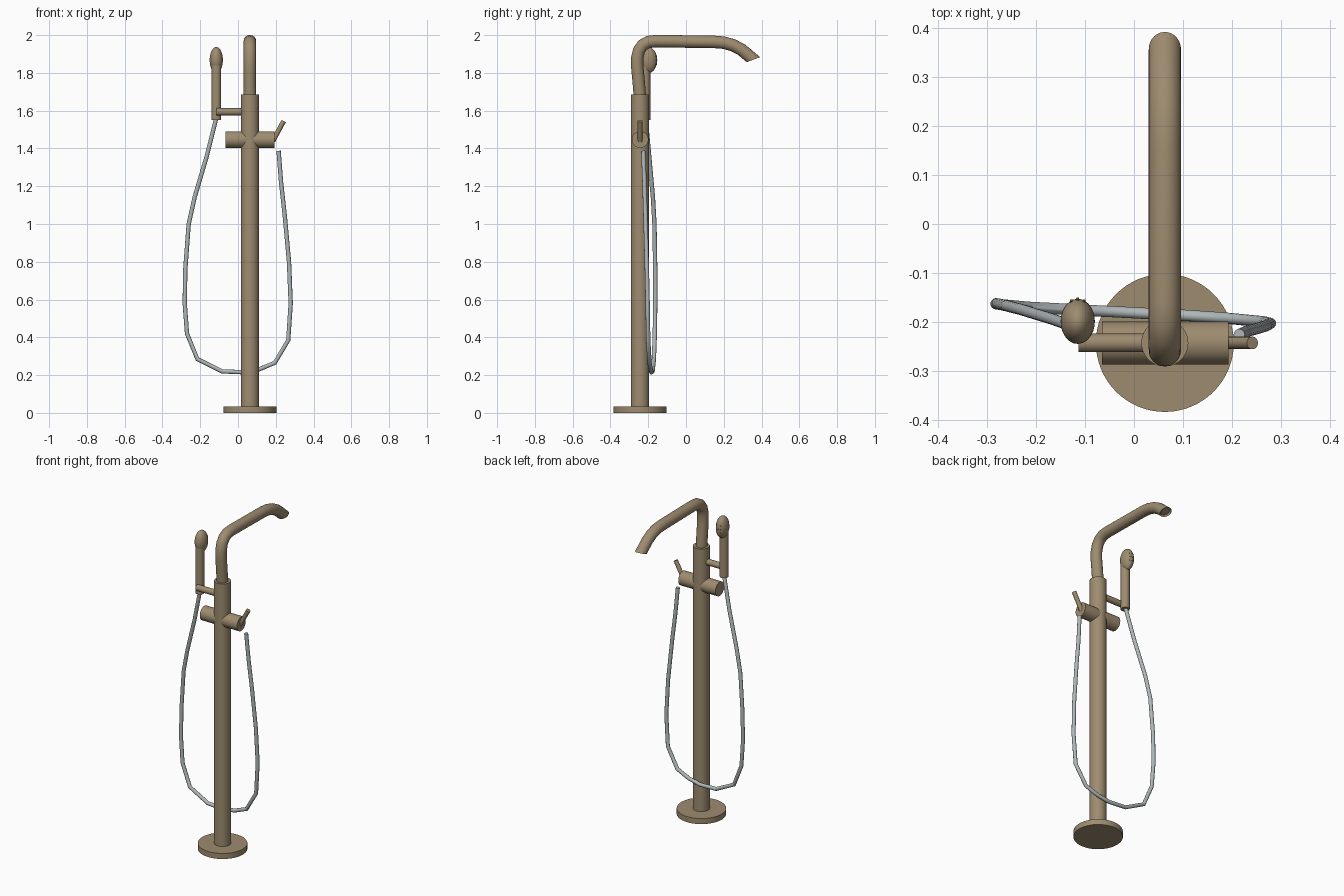
import bpy, bmesh, math
from mathutils import Vector, Matrix

cube = bpy.data.objects.get("Cube")
if cube:
    bpy.data.objects.remove(cube, do_unlink=True)


def material(name, rgb):
    m = bpy.data.materials.new(name)
    m.use_nodes = True
    m.diffuse_color = (*rgb, 1)
    m.node_tree.nodes["Principled BSDF"].inputs["Base Color"].default_value = (*rgb, 1)
    return m


BRONZE = material("brushed bronze", (0.34, 0.26, 0.16))
STEEL = material("hose grey", (0.44, 0.48, 0.49))
CX, CY = 0.063, -0.243      # axis of the column


def finish(bm, name, mat):
    bmesh.ops.recalc_face_normals(bm, faces=bm.faces[:])
    me = bpy.data.meshes.new(name)
    bm.to_mesh(me)
    bm.free()
    me.materials.append(mat)
    ob = bpy.data.objects.new(name, me)
    bpy.context.collection.objects.link(ob)
    bpy.ops.object.select_all(action="DESELECT")
    ob.select_set(True)
    bpy.context.view_layer.objects.active = ob
    bpy.ops.object.shade_smooth_by_angle(angle=math.radians(35))
    return ob


def tube(name, points, radius, mat, sides=24, end_normal=None, hollow=0):
    """Sweep a circle along a path; optionally slant and recess the far end."""
    pts = [Vector(p) for p in points]
    bm = bmesh.new()
    rings = []
    normal = None
    for i, p in enumerate(pts):
        before = (p - pts[i - 1]).normalized() if i else Vector()
        after = (pts[i + 1] - p).normalized() if i < len(pts) - 1 else Vector()
        t = (before + after).normalized()
        if normal is None:
            normal = t.orthogonal()
        normal = (normal - t * normal.dot(t)).normalized()
        side = t.cross(normal)
        ring = []
        for k in range(sides):
            a = 2 * math.pi * k / sides
            v = p + radius * (normal * math.cos(a) + side * math.sin(a))
            if end_normal and i == len(pts) - 1:
                n = Vector(end_normal)
                v -= t * ((v - p).dot(n) / t.dot(n))
            ring.append(bm.verts.new(v))
        rings.append(ring)
    for a, b in zip(rings, rings[1:]):
        for k in range(sides):
            j = (k + 1) % sides
            bm.faces.new((a[k], a[j], b[j], b[k]))
    bm.faces.new(rings[0])
    end = bm.faces.new(rings[-1])
    bmesh.ops.recalc_face_normals(bm, faces=bm.faces[:])
    if hollow:
        bmesh.ops.inset_region(bm, faces=[end], thickness=hollow)
        bmesh.ops.translate(bm, verts=end.verts[:], vec=-end.normal * hollow)
    return finish(bm, name, mat)


# Base plate and column
tube("base_plate", [(CX, CY, 0), (CX, CY, 0.035)], 0.141, BRONZE, 64)
tube("column", [(CX, CY, 0.03), (CX, CY, 1.685)], 0.048, BRONZE, 40)

# Spout: rises, bends over and turns down at the outlet
profile = [(-0.243, 1.66), (-0.251, 1.76), (-0.258, 1.83), (-0.258, 1.88),
           (-0.248, 1.92), (-0.228, 1.948), (-0.198, 1.964), (-0.16, 1.968),
           (0.0, 1.966), (0.15, 1.964), (0.2, 1.96), (0.25, 1.946),
           (0.295, 1.922), (0.33, 1.893), (0.357, 1.87)]
tube("spout", [(CX, y, z) for y, z in profile], 0.033, BRONZE, 28,
     end_normal=(0, 0.35, -0.94), hollow=0.008)

# Mixer body and lever
tube("mixer_body", [(-0.065, CY, 1.447), (0.193, CY, 1.447)], 0.044, BRONZE, 40)
tube("mixer_lever", [(0.185, CY, 1.44), (0.242, CY, 1.545)], 0.013, BRONZE, 20)

# Holder arm and hand shower handle
SX, SY = -0.115, -0.215
tube("holder_arm", [(-0.113, CY, 1.594), (CX, CY, 1.594)], 0.019, BRONZE, 24)
tube("shower_handle", [(SX, SY, 1.55), (SX, SY, 1.84)], 0.026, BRONZE, 28)

# Egg-shaped shower head
head = Vector((SX, -0.199, 1.868))
bm = bmesh.new()
bmesh.ops.create_uvsphere(bm, u_segments=28, v_segments=18, radius=1)
bmesh.ops.scale(bm, verts=bm.verts[:], vec=(0.035, 0.046, 0.069))
bmesh.ops.translate(bm, verts=bm.verts[:], vec=head)
finish(bm, "shower_head", BRONZE)

# Spray nozzles on the back of the head
bm = bmesh.new()
for row in (-1, 0, 1):
    for col in (-1, 0, 1):
        pos = head + Vector((col * 0.013, 0.042 - 0.004 * (abs(row) + abs(col)), row * 0.022))
        bmesh.ops.create_cone(bm, cap_ends=True, segments=10, radius1=0.004,
                              radius2=0.003, depth=0.014,
                              matrix=Matrix.Translation(pos) @ Matrix.Rotation(-math.pi / 2, 4, "X"))
finish(bm, "spray_nozzles", BRONZE)

# Flexible hose hanging in a loop behind the column
hose = [(-0.115, -0.213, 1.56), (-0.165, -0.195, 1.36), (-0.23, -0.175, 1.14),
        (-0.261, -0.167, 1.0), (-0.279, -0.163, 0.76), (-0.282, -0.163, 0.58),
        (-0.27, -0.165, 0.42), (-0.215, -0.17, 0.285), (-0.085, -0.177, 0.22),
        (0.03, -0.183, 0.215), (0.11, -0.187, 0.23), (0.195, -0.193, 0.265),
        (0.266, -0.2, 0.385), (0.279, -0.203, 0.58), (0.27, -0.208, 0.8),
        (0.247, -0.215, 1.05), (0.228, -0.22, 1.22), (0.215, -0.226, 1.387)]
tube("hose", hose, 0.0115, STEEL, 14)
